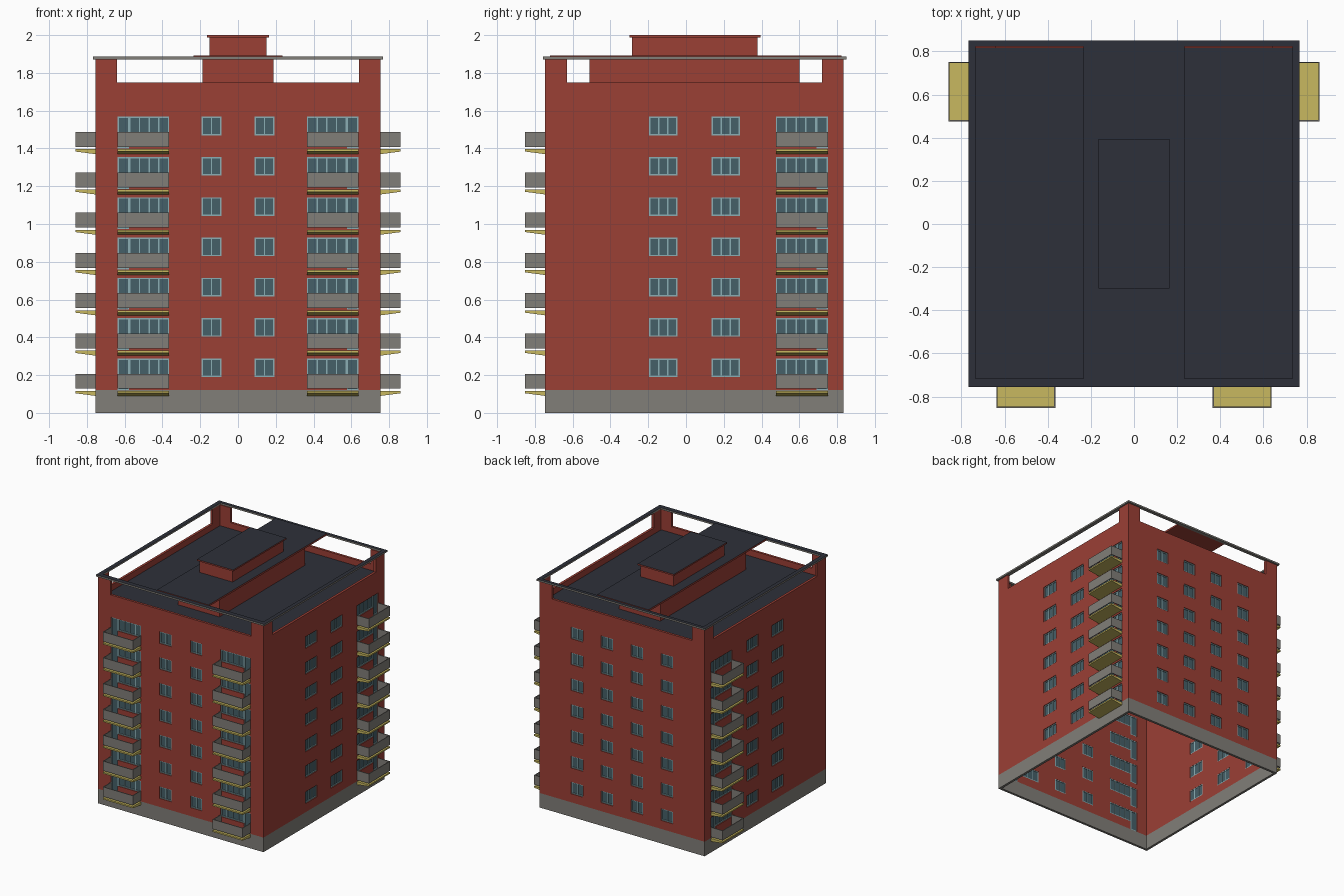
import bpy, bmesh

if "Cube" in bpy.data.objects:
    bpy.data.objects.remove(bpy.data.objects["Cube"])

X, Y0, Y1 = 0.755, -0.746, 0.835      # wall planes
WALL_T, FLOORS, PITCH, BASE = 0.02, 7, 0.2133, 0.12
ROOF, SILL, TOP = 1.70, 1.75, 1.872   # roof deck, parapet opening, wall top


def mat(name, rgb):
    m = bpy.data.materials.new(name)
    m.diffuse_color = (*rgb, 1)
    m.use_nodes = True
    m.node_tree.nodes["Principled BSDF"].inputs["Base Color"].default_value = m.diffuse_color
    return m


BRICK = mat("brick", (0.33, 0.05, 0.036))
DARK = mat("roofing", (0.027, 0.03, 0.042))
CONCRETE = mat("concrete", (0.22, 0.21, 0.19))
YELLOW = mat("yellow_slab", (0.58, 0.48, 0.115))
FRAME = mat("window_frame", (0.26, 0.43, 0.46))
GLASS = mat("glass", (0.06, 0.115, 0.14))


def finish(name, bm, *mats, recalc=True):
    if recalc:
        bmesh.ops.recalc_face_normals(bm, faces=bm.faces)
    if len(mats) > 1:                  # second material on upward faces
        for f in bm.faces:
            f.material_index = 1 if f.normal.z > 0.9 else 0
    me = bpy.data.meshes.new(name)
    bm.to_mesh(me)
    bm.free()
    for m in mats:
        me.materials.append(m)
    ob = bpy.data.objects.new(name, me)
    bpy.context.collection.objects.link(ob)
    return ob


def prism(bm, P, profile, u0, u1):
    """Extrude a (depth, z) profile along a wall from u0 to u1."""
    a = [bm.verts.new(P(u0, d, z)) for d, z in profile]
    b = [bm.verts.new(P(u1, d, z)) for d, z in profile]
    n = len(a)
    bm.faces.new(a)
    bm.faces.new(b[::-1])
    for i in range(n):
        j = (i + 1) % n
        bm.faces.new((a[i], b[i], b[j], a[j]))


def bar(bm, P, u0, u1, d0, d1, z0, z1):
    prism(bm, P, [(d0, z0), (d1, z0), (d1, z1), (d0, z1)], u0, u1)


def world(u, d, z):
    return (u, d, z)


def box(name, x0, x1, y0, y1, z0, z1, *mats):
    bm = bmesh.new()
    bar(bm, world, x0, x1, y0, y1, z0, z1)
    return finish(name, bm, *mats)


# Sides: wall mapping, extent, flip, windows (centre, width, panes), balconies (door edge, inner edge)
side_win = [(-0.12, 0.15, 3), (0.21, 0.15, 3)]
sides = [
    (lambda u, d, z: (u, Y0 - d, z), -X, X, False,
     [(-0.14, 0.106, 2), (0.14, 0.106, 2)], [(-0.638, -0.364), (0.638, 0.364)]),
    (lambda u, d, z: (X + d, u, z), Y0, Y1, False, side_win, [(0.752, 0.476)]),
    (lambda u, d, z: (-X - d, u, z), Y0, Y1, True, side_win, [(0.752, 0.476)]),
    (lambda u, d, z: (u, Y1 + d, z), -X, X, True,
     [(c, 0.11, 2) for c in (-0.41, -0.137, 0.137, 0.41)], []),
]
floors = [BASE + PITCH * i for i in range(FLOORS)]
DOOR = 0.062


def openings(wins, balcs):
    """Rectangles (u0, u1, z0, z1, panes) for every window and balcony door."""
    for z in floors:
        for c, w, n in wins:
            yield c - w / 2, c + w / 2, z + 0.07, z + 0.168, n
        for door, inner in balcs:
            split = door + (DOOR if inner > door else -DOOR)
            yield min(split, inner), max(split, inner), z + 0.07, z + 0.168, 4
            yield min(door, split), max(door, split), z, z + 0.168, 1


def shell(name, z_list, material, with_holes):
    bm = bmesh.new()
    for P, ua, ub, flip, wins, balcs in sides:
        holes = []
        if with_holes:
            holes = [h[:4] for h in openings(wins, balcs)]
            holes.append((ua + 0.115, ub - 0.115, SILL, TOP + 0.1))
        us = sorted({round(v, 4) for h in holes for v in h[:2]} | {ua, ub})
        for u0, u1 in zip(us, us[1:]):
            for z0, z1 in zip(z_list, z_list[1:]):
                u, z = (u0 + u1) / 2, (z0 + z1) / 2
                if any(h[0] < u < h[1] and h[2] < z < h[3] for h in holes):
                    continue
                vs = [bm.verts.new(P(a, 0, b)) for a, b in
                      ((u0, z0), (u1, z0), (u1, z1), (u0, z1))]
                bm.faces.new(vs[::-1] if flip else vs)
    bmesh.ops.remove_doubles(bm, verts=bm.verts, dist=0.0003)
    ob = finish(name, bm, material, recalc=False)
    s = ob.modifiers.new("thickness", "SOLIDIFY")
    s.thickness, s.offset, s.use_even_offset = WALL_T, -1, True


# Walls and plinth
z_breaks = sorted({round(z + o, 4) for z in floors for o in (0, 0.07, 0.168)} | {SILL, TOP})
shell("brick_walls", z_breaks, BRICK, True)
shell("plinth", [0, BASE], CONCRETE, False)

# Windows: glass pane plus frame bars, recessed in the openings
frames, panes = bmesh.new(), bmesh.new()
for P, ua, ub, flip, wins, balcs in sides:
    for u0, u1, z0, z1, n in openings(wins, balcs):
        bar(panes, P, u0, u1, -0.016, -0.012, z0, z1)
        t, d0, d1 = 0.007, -0.019, -0.006
        bar(frames, P, u0, u1, d0, d1, z0, z0 + t)
        bar(frames, P, u0, u1, d0, d1, z1 - t, z1)
        for i in range(n + 1):
            u = u0 + (u1 - u0 - t) * i / n
            bar(frames, P, u, u + t, d0, d1, z0 + t, z1 - t)
finish("window_frames", frames, FRAME)
finish("window_glass", panes, GLASS)

# Balconies: tapered slab and three railing panels
slabs, rails = bmesh.new(), bmesh.new()
OUT, RT = 0.106, 0.006
for P, ua, ub, flip, wins, balcs in sides:
    for edges in balcs:
        u0, u1 = min(edges), max(edges)
        for z in floors:
            prism(slabs, P, [(0, z - 0.03), (OUT, z - 0.016), (OUT, z - 0.004), (0, z - 0.004)], u0, u1)
            r0, r1 = z + 0.008, z + 0.087
            bar(rails, P, u0, u1, OUT - RT, OUT, r0, r1)
            bar(rails, P, u0, u0 + RT, 0, OUT - RT, r0, r1)
            bar(rails, P, u1 - RT, u1, 0, OUT - RT, r0, r1)
finish("balcony_slabs", slabs, YELLOW)
finish("balcony_railings", rails, CONCRETE)

# Roof deck and open rim resting on the corner posts
box("roof_deck", -X + 0.015, X - 0.015, Y0 + 0.015, Y1 - 0.015, ROOF - 0.01, ROOF, DARK)
rim = bmesh.new()
RX, RY0, RY1, Z0, Z1 = 0.768, -0.756, 0.85, TOP, 1.886
bar(rim, world, -RX, RX, RY0, -0.716, Z0, Z1)
bar(rim, world, -RX, RX, 0.822, RY1, Z0, Z1)
for x0, x1 in ((-RX, -0.735), (0.735, RX)):
    bar(rim, world, x0, x1, -0.716, 0.822, Z0, Z1)
finish("roof_rim", rim, CONCRETE, DARK)

# Central rooftop housing
box("roof_housing", -0.188, 0.188, -0.512, 0.602, ROOF, 1.876, BRICK)
box("housing_slab", -0.235, 0.235, -0.72, 0.824, 1.876, 1.891, BRICK, DARK)
box("upper_housing", -0.15, 0.15, -0.285, 0.378, 1.891, 1.99, BRICK)
box("upper_housing_cap", -0.165, 0.165, -0.3, 0.395, 1.988, 2.0, BRICK, DARK)
